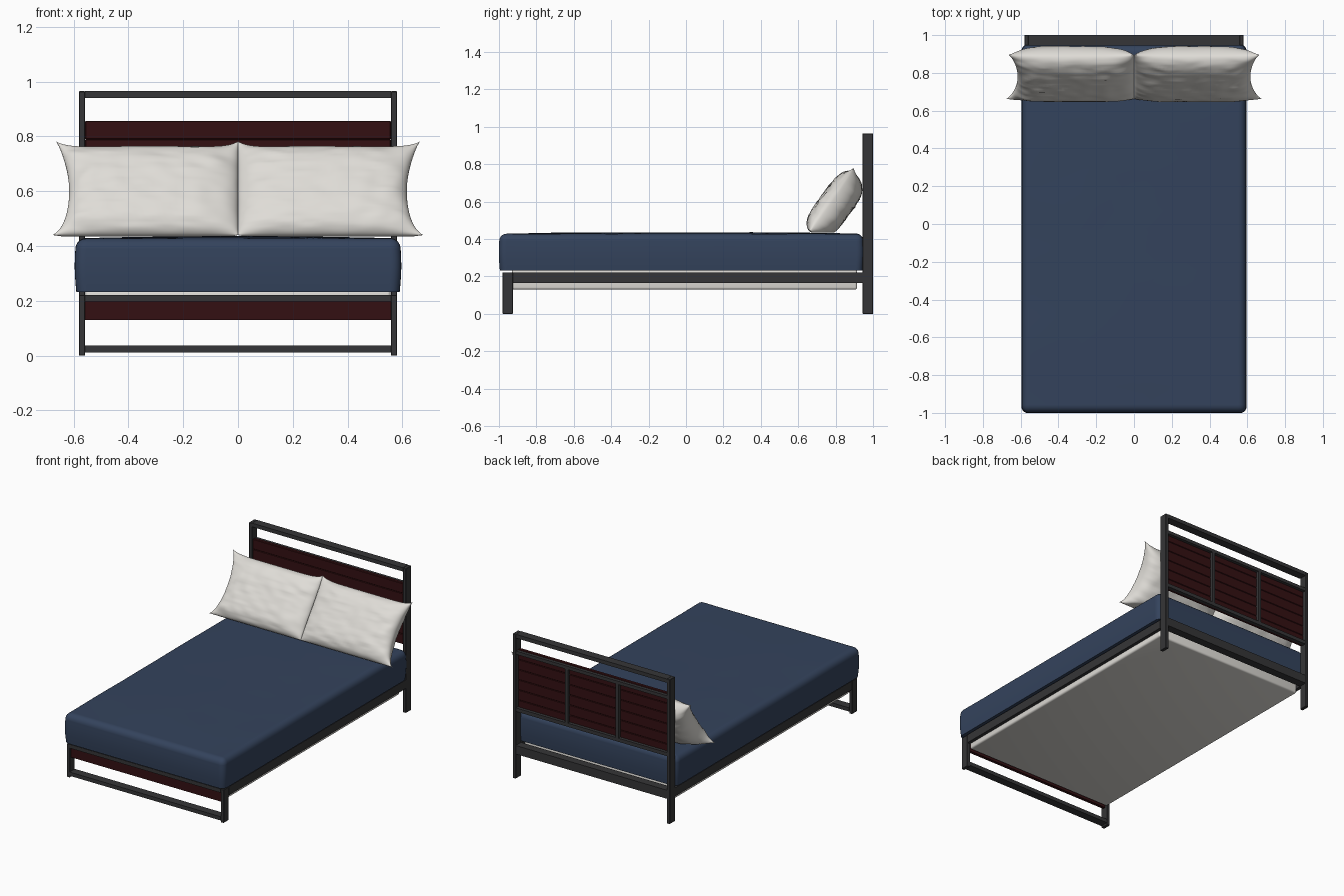
import bpy, bmesh, math
from mathutils import Vector, noise

if "Cube" in bpy.data.objects:
    bpy.data.objects.remove(bpy.data.objects["Cube"])


def material(name, rgb):
    m = bpy.data.materials.new(name)
    m.diffuse_color = (*rgb, 1)
    m.use_nodes = True
    m.node_tree.nodes["Principled BSDF"].inputs["Base Color"].default_value = m.diffuse_color
    return m


METAL = material("dark_metal", (0.036, 0.036, 0.038))
WOOD = material("dark_red_wood", (0.034, 0.005, 0.006))
NAVY = material("navy_sheet", (0.034, 0.056, 0.108))
WHITE = material("off_white_cloth", (0.74, 0.72, 0.68))


def finish(bm, name, mat):
    bmesh.ops.recalc_face_normals(bm, faces=bm.faces)
    me = bpy.data.meshes.new(name)
    bm.to_mesh(me)
    bm.free()
    me.materials.append(mat)
    ob = bpy.data.objects.new(name, me)
    bpy.context.collection.objects.link(ob)
    return ob


def smooth(ob, angle=40):
    bpy.ops.object.select_all(action='DESELECT')
    ob.select_set(True)
    bpy.context.view_layer.objects.active = ob
    bpy.ops.object.shade_smooth_by_angle(angle=math.radians(angle))


def box(name, mat, x, y, z, bevel=0.0, seg=1):
    """Box from (min, max) ranges with optional rounded edges."""
    bm = bmesh.new()
    bmesh.ops.create_cube(bm, size=1)
    for v in bm.verts:
        v.co = [r[0] + (c + 0.5) * (r[1] - r[0]) for c, r in zip(v.co, (x, y, z))]
    if bevel:
        bmesh.ops.bevel(bm, geom=bm.edges[:], offset=bevel, segments=seg,
                        profile=0.5, affect='EDGES')
    ob = finish(bm, name, mat)
    if seg > 1:
        smooth(ob)
    return ob


W, T = 0.58, 0.022          # half width and tube thickness of the frame
IN = W - T
HEAD, FOOT = (0.945, 1.0), (-0.98, -0.925)

# Posts, legs and side rails
for s, side in ((-1, "left"), (1, "right")):
    x = sorted((s * W, s * IN))
    box(f"head_post_{side}", METAL, x, HEAD, (0, 0.965), 0.002)
    box(f"front_leg_{side}", METAL, x, FOOT, (0, 0.222), 0.002)
    box(f"side_rail_{side}", METAL, x, (FOOT[1], HEAD[0]), (0.165, 0.222))

# Cross rails
box("head_top_rail", METAL, (-IN, IN), HEAD, (0.94, 0.965))
box("head_low_rail", METAL, (-IN, IN), HEAD, (0.165, 0.222))
box("foot_top_rail", METAL, (-IN, IN), FOOT, (0.197, 0.222))
box("foot_bottom_rail", METAL, (-IN, IN), FOOT, (0.012, 0.037))

# Back frame that holds the headboard planks
BACK = (0.974, 0.997)
box("panel_top_bar", METAL, (-IN, IN), BACK, (0.83, 0.852))
box("panel_bottom_bar", METAL, (-IN, IN), BACK, (0.448, 0.472))
for i, x in enumerate((-0.187, 0.187)):
    box(f"panel_upright_{i + 1}", METAL, (x - 0.011, x + 0.011), BACK, (0.472, 0.83))

# Headboard planks and foot plank
PLANKS = 6
step = (0.857 - 0.45) / PLANKS
for i in range(PLANKS):
    z = 0.45 + i * step
    box(f"headboard_plank_{i + 1}", WOOD, (-IN, IN), (0.952, 0.976), (z, z + step), 0.003)
box("foot_plank", WOOD, (-IN, IN), (-0.965, -0.945), (0.13, 0.199))

# Box base under the mattress
box("mattress_base", WHITE, (-0.557, 0.557), (-0.93, 0.915), (0.13, 0.24), 0.012, 3)

# Mattress with fitted sheet: rounded box, slightly crowned and uneven
bm = bmesh.new()
bmesh.ops.create_cube(bm, size=1)
for v in bm.verts:
    v.co = (v.co.x * 1.18, -0.025 + v.co.y * 1.94, 0.33 + v.co.z * 0.195)
top = [e for e in bm.edges if all(v.co.z > 0.3 for v in e.verts)]
upright = [e for e in bm.edges if abs(e.verts[0].co.z - e.verts[1].co.z) > 0.1]
bmesh.ops.bevel(bm, geom=top + upright, offset=0.035, segments=5, profile=0.5, affect='EDGES')
for axis, count, half, mid in ((0, 12, 0.55, 0), (1, 20, 0.93, -0.025), (2, 4, 0.07, 0.32)):
    for k in range(count + 1):
        co, no = Vector((0, 0, 0)), Vector((0, 0, 0))
        co[axis], no[axis] = mid + half * (2 * k / count - 1), 1
        bmesh.ops.bisect_plane(bm, geom=bm.verts[:] + bm.edges[:] + bm.faces[:],
                               plane_co=co, plane_no=no)
for v in bm.verts:
    x, y, z = v.co
    h = (z - 0.2325) / 0.195
    belly = 0.006 * math.sin(math.pi * min(1, max(0, h)))
    v.co.x += math.copysign(belly, x) * min(1, abs(x) / 0.55)
    v.co.y += math.copysign(belly, y + 0.025) * min(1, abs(y + 0.025) / 0.93)
    if h > 0.8:
        v.co.z += 0.008 * (1 - (x / 0.6) ** 2) * (1 - ((y + 0.025) / 0.98) ** 4)
        v.co.z += 0.002 * noise.noise(Vector((x * 4, y * 4, 0)))
smooth(finish(bm, "mattress", NAVY), 50)


# Pillows: two bulged sheets sewn at the seam, leaning on the headboard
def pillow(name, s):
    bm = bmesh.new()
    nu, nv = 48, 36
    low, high = Vector((0, 0.662, 0.44)), Vector((0, 0.895, 0.758))
    along = (high - low) / 2
    normal = Vector((0, -along.z, along.y)).normalized()
    for face, depth in ((1, 0.062), (-1, 0.115)):
        rows = []
        for j in range(nv + 1):
            v = math.sin(math.pi / 2 * (2 * j / nv - 1))
            row = []
            for i in range(nu + 1):
                u = math.sin(math.pi / 2 * (2 * i / nu - 1))
                puff = (max(0, 1 - u ** 4) * max(0, 1 - v ** 4)) ** 0.55
                # outer edge pinches in between the corner ears
                pinch = 0.05 * (1 - v * v) ** 0.7 if u > 0 else 0
                x = 0.333 + u * 0.333 - pinch * abs(u) ** 3
                if u > 0 and v < 0:
                    x += 0.012 * u ** 8 * v ** 8
                ear = 0.024 * u ** 8 * max(0, v) ** 4
                # creases running in from the sides
                p = Vector((u * 2.2 + s * 5, v * 5, face * 3))
                crease = 0.012 * noise.noise(p) * abs(u) + 0.006 * noise.noise(p * 2)
                bulge = puff * (depth + crease)
                co = (low + high) / 2 + along * v + normal * (face * bulge)
                co.z = max(co.z + ear, 0.434)
                co.y = min(co.y, 0.946)
                co.x = s * x
                row.append(bm.verts.new(co))
            rows.append(row)
        for a, b in zip(rows, rows[1:]):
            for i in range(nu):
                bm.faces.new((a[i], a[i + 1], b[i + 1], b[i]))
    bmesh.ops.remove_doubles(bm, verts=bm.verts[:], dist=0.0003)
    smooth(finish(bm, name, WHITE), 60)


pillow("left_pillow", -1)
pillow("right_pillow", 1)
